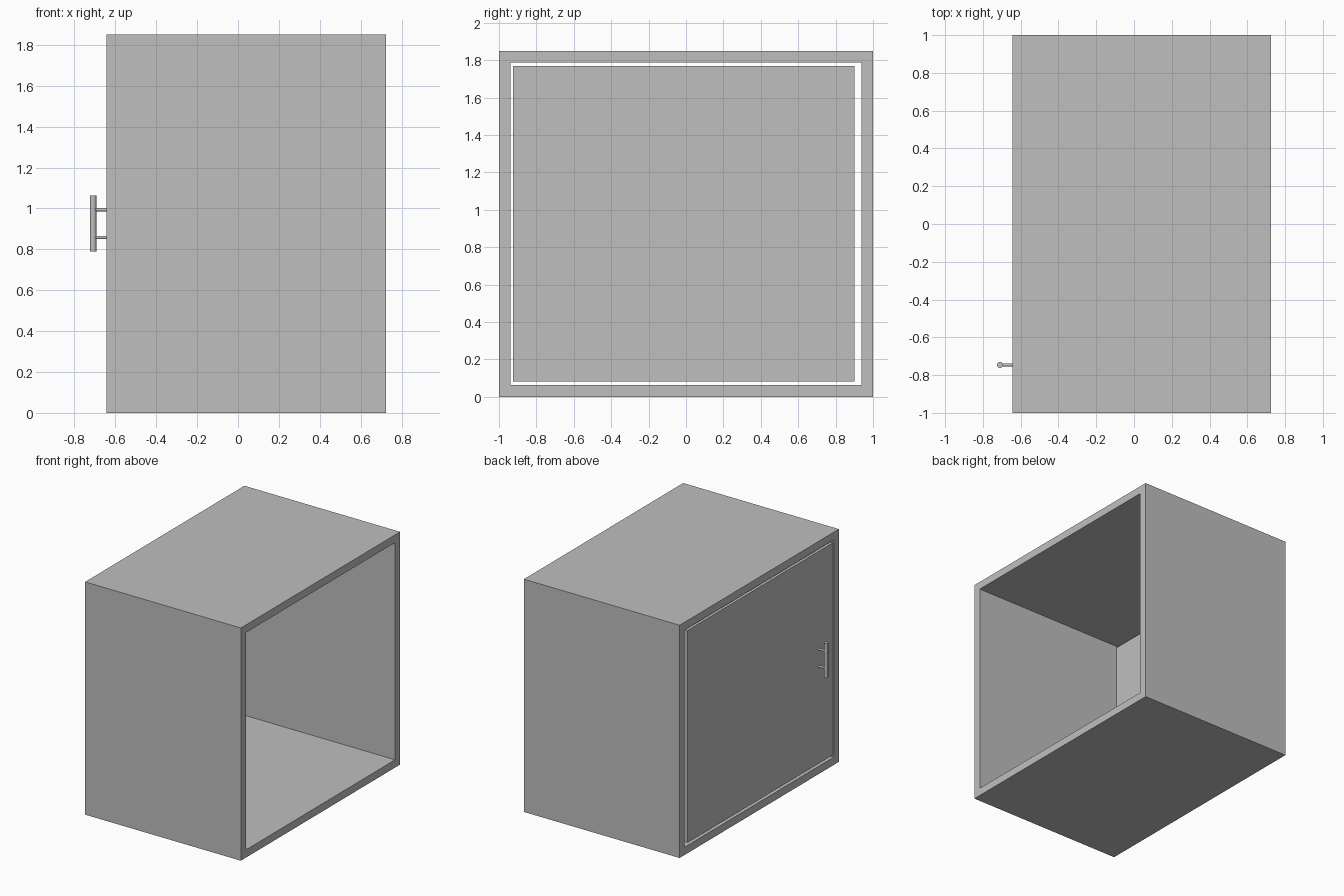
import bpy
import bmesh
import math
from mathutils import Matrix

cube = bpy.data.objects.get("Cube")
if cube:
    bpy.data.objects.remove(cube, do_unlink=True)

GREY = (0.52, 0.52, 0.52, 1)
grey = bpy.data.materials.new("plain grey")
grey.use_nodes = True
grey.diffuse_color = GREY
grey.node_tree.nodes["Principled BSDF"].inputs["Base Color"].default_value = GREY


def add_object(name, bm):
    bmesh.ops.recalc_face_normals(bm, faces=bm.faces)
    mesh = bpy.data.meshes.new(name)
    bm.to_mesh(mesh)
    bm.free()
    mesh.materials.append(grey)
    obj = bpy.data.objects.new(name, mesh)
    bpy.context.collection.objects.link(obj)
    return obj


def rectangle(bm, x, y0, y1, z0, z1):
    return [bm.verts.new((x, y, z)) for y, z in ((y0, z0), (y1, z0), (y1, z1), (y0, z1))]


def bridge(bm, a, b):
    for i in range(4):
        j = (i + 1) % 4
        bm.faces.new((a[i], a[j], b[j], b[i]))


def rod(name, radius, length, centre, along_x=False):
    bm = bmesh.new()
    turn = Matrix.Rotation(math.pi / 2, 4, 'Y') if along_x else Matrix()
    bmesh.ops.create_cone(bm, cap_ends=True, segments=32, radius1=radius, radius2=radius,
                          depth=length, matrix=Matrix.Translation(centre) @ turn)
    obj = add_object(name, bm)
    bpy.ops.object.select_all(action='DESELECT')
    obj.select_set(True)
    bpy.context.view_layer.objects.active = obj
    bpy.ops.object.shade_smooth_by_angle()


FACE, BACK = -0.644, 0.725

# Cabinet shell: a rectangular tube open at both ends
bm = bmesh.new()
outer = [rectangle(bm, x, -1, 1, 0, 1.85) for x in (FACE, BACK)]
inner = [rectangle(bm, x, -0.937, 0.937, 0.062, 1.788) for x in (FACE, BACK)]
bridge(bm, outer[0], outer[1])
bridge(bm, inner[0], inner[1])
for o, i in zip(outer, inner):
    bridge(bm, o, i)
add_object("cabinet_shell", bm)

# Door panel, flush with the shell and with a narrow gap around it
bm = bmesh.new()
near, far = [rectangle(bm, x, -0.925, 0.90, 0.083, 1.77) for x in (FACE, FACE + 0.037)]
bridge(bm, near, far)
bm.faces.new(near)
bm.faces.new(far)
add_object("door", bm)

# Handle: an upright bar on two posts
BAR_X, HANDLE_Y, HANDLE_Z = -0.709, -0.746, 0.926
rod("handle_bar", 0.016, 0.274, (BAR_X, HANDLE_Y, HANDLE_Z))
for side, name in ((-1, "lower_handle_post"), (1, "upper_handle_post")):
    rod(name, 0.008, FACE - BAR_X,
        ((FACE + BAR_X) / 2, HANDLE_Y, HANDLE_Z + side * 0.068), along_x=True)
